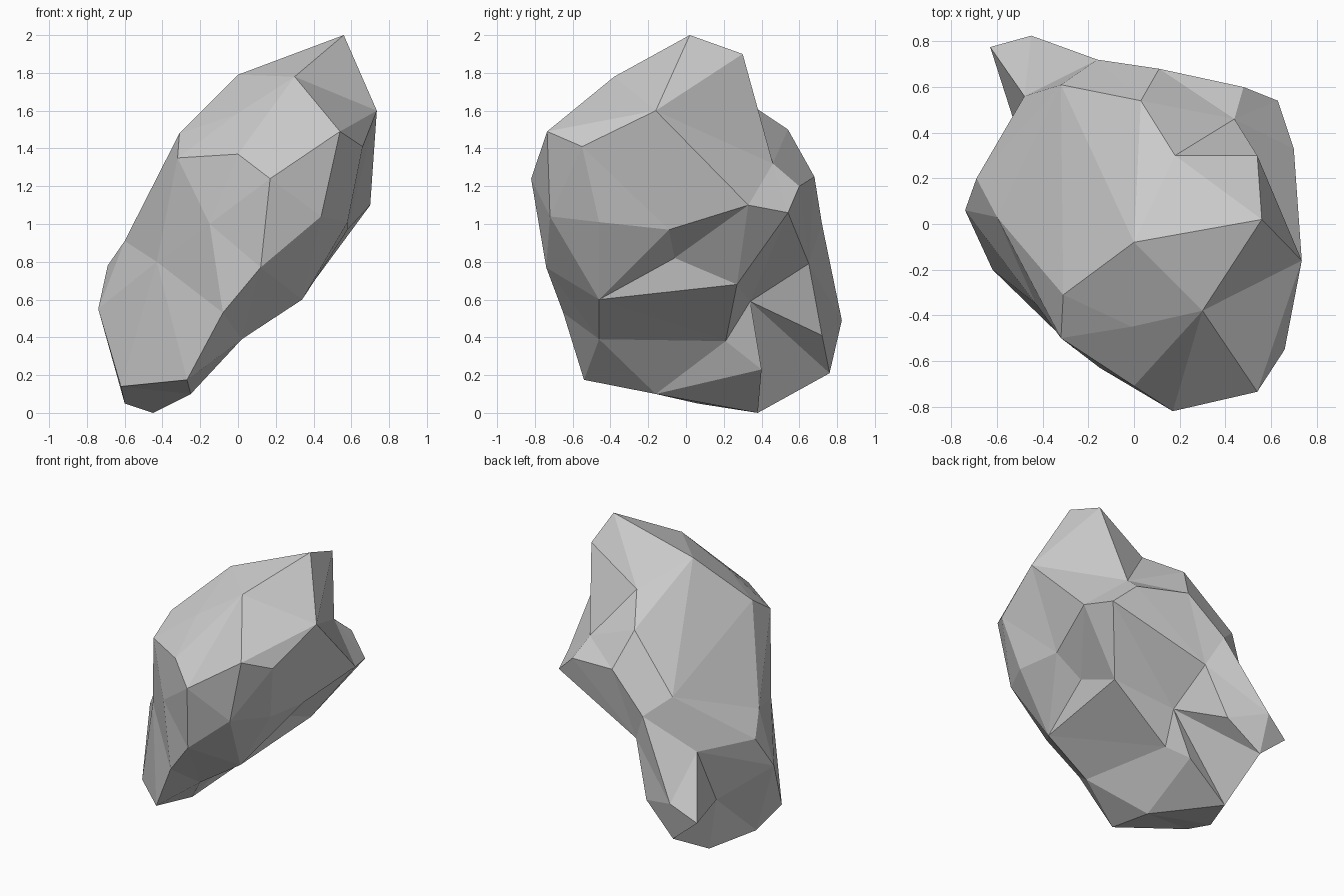
import bpy, bmesh
from mathutils import Vector

if "Cube" in bpy.data.objects:
    bpy.data.objects.remove(bpy.data.objects["Cube"])

# Corner points of the leaning boulder, top to bottom
NOTCH, CREST, SHOULDER = (.44, .46, 1.32), (.18, .3, 1.66), (.03, .54, 1.5)
HEEL, HOLLOW, FOOT = (-.48, .56, .77), (-.5, .37, .36), (-.19, .72, .41)
KNEE, SHELF, BROW = (.39, .27, .68), (.34, -.46, .6), (.58, -.09, .97)
KEEL, BASE = (-.14, .4, .23), (-.25, -.16, .1)
CORNERS = [
    # crest and upper left rim
    (.56, .02, 2), (.54, .3, 1.9), (.3, -.38, 1.78), (0, -.08, 1.79),
    (-.31, -.31, 1.48), (-.32, -.5, 1.35),
    # left flank
    (-.6, .03, .91), (-.69, .2, .78), (-.74, .06, .55), (-.62, -.2, .14),
    # base
    (-.6, .06, .05), (-.45, .38, 0), BASE, (-.27, -.54, .175),
    # front
    (-.08, -.65, .53), (.12, -.74, .77), (.44, -.72, 1.04), (.17, -.82, 1.24),
    (.54, -.735, 1.49), (-.01, -.45, 1.58), (0, -.71, 1.37), (-.15, -.63, 1),
    (-.43, -.35, .8),
    # right side
    (.66, -.55, 1.41), (.735, -.16, 1.6), (.7, .33, 1.1), (.63, .54, 1.06),
    (.58, -.46, 1.01), BROW,
    # back, with the notch below the crest
    NOTCH, CREST, SHOULDER, (.48, .6, 1.2), (.11, .68, 1.25), (-.16, .72, 1),
    (-.32, .61, 1.14), HEEL,
    # rear foot and its hollow
    HOLLOW, (-.63, .775, .38), (-.45, .825, .49), (-.43, .76, .21), FOOT,
    # underside
    KEEL, (-.09, .21, .38), (-.05, .34, .59), (-.06, .65, .79),
    KNEE, (.4, -.06, .82), SHELF, (.02, -.46, .39),
]

CENTRE = Vector((.02, 0, 1))
THIN = Vector((-.83, 0, .55)).normalized()


def on_sphere(p):
    """Direction of a corner from the centre, with the slab thickened."""
    d = Vector(p) - CENTRE
    return (d + THIN * d.dot(THIN) * .8).normalized()


def join(a, b):
    """Turn the edge lying between corners a and b so that it joins them."""
    ends = {verts[CORNERS.index(a)], verts[CORNERS.index(b)]}
    for e in bm.edges:
        sides = {v for f in e.link_faces for v in f.verts} - set(e.verts)
        if sides == ends:
            bmesh.ops.rotate_edges(bm, edges=[e])
            return


# Skin the corners on a sphere, then move each one to its real place
bm = bmesh.new()
verts = [bm.verts.new(on_sphere(p)) for p in CORNERS]
bmesh.ops.convex_hull(bm, input=verts)
for v, p in zip(verts, CORNERS):
    v.co = p

# Fold in the notch at the back, the hollow behind the foot and the underside
for a, b in ((NOTCH, CREST), (NOTCH, SHOULDER), (HEEL, HOLLOW), (KNEE, SHELF),
             (BROW, SHELF), (KEEL, FOOT), (KEEL, BASE)):
    join(a, b)
bmesh.ops.recalc_face_normals(bm, faces=bm.faces[:])

mesh = bpy.data.meshes.new("boulder")
bm.to_mesh(mesh)
bm.free()
bpy.context.collection.objects.link(bpy.data.objects.new("boulder", mesh))
